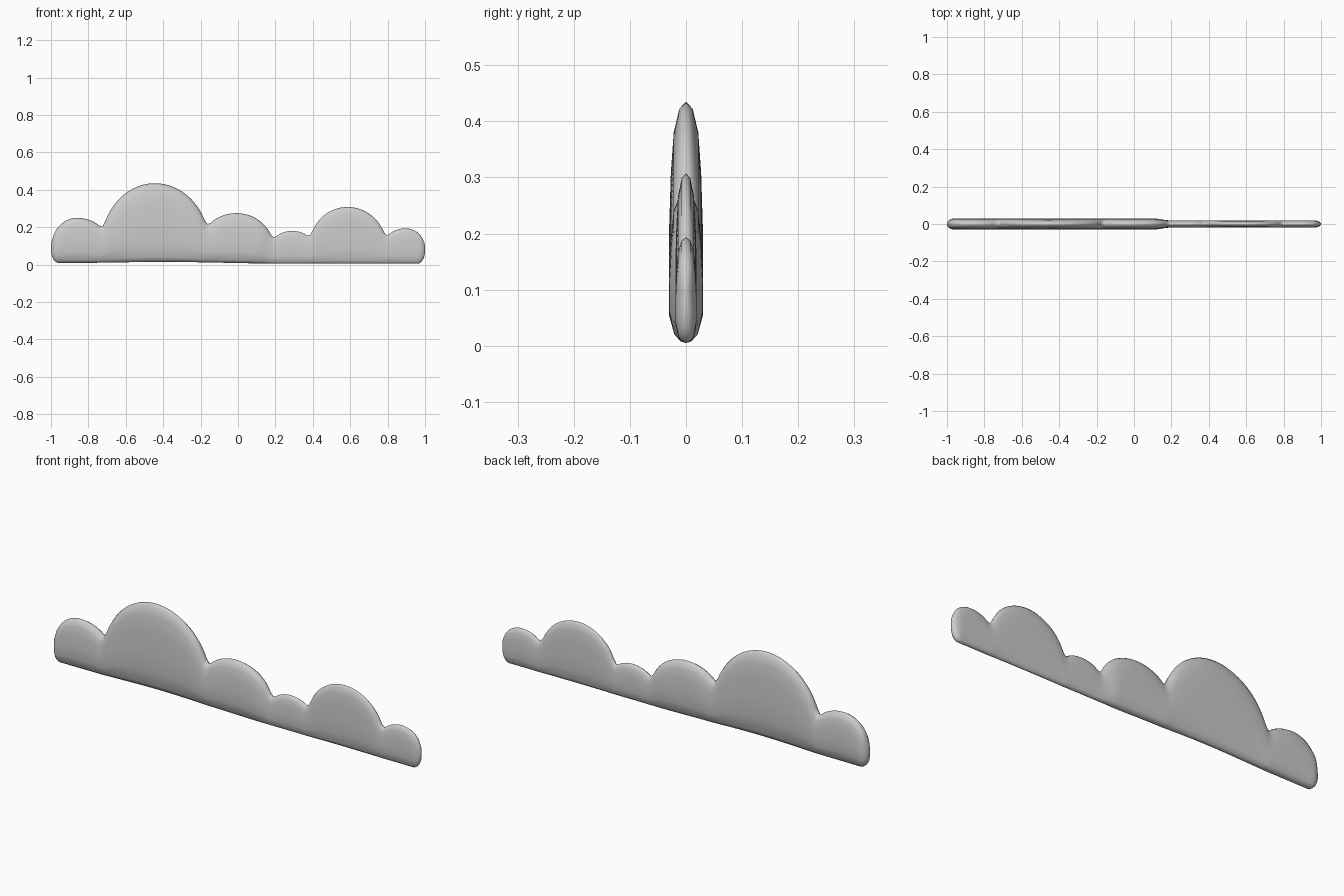
import bpy, bmesh, math

if "Cube" in bpy.data.objects:
    bpy.data.objects.remove(bpy.data.objects["Cube"])

# Lobes of the cloud edge: centre x, top z, left radius, right radius
LOBES = [(-0.86, 0.25, 0.14, 0.175), (-0.445, 0.435, 0.29, 0.295),
         (-0.01, 0.275, 0.195, 0.20), (0.29, 0.18, 0.115, 0.115),
         (0.585, 0.308, 0.205, 0.21), (0.895, 0.194, 0.12, 0.105)]
MID = 0.095
# Half cross-section: height fraction, thickness fraction
SECTION = [(0, 0), (0.01, 0.35), (0.06, 0.7), (0.23, 1), (0.47, 1),
           (0.7, 0.9), (0.87, 0.73), (0.97, 0.4), (1, 0)]


def arc(t):
    return math.sqrt(max(0.0, 1 - t * t))


def top(x):
    best = MID
    for cx, z, left, right in LOBES:
        t = (x - cx) / (left if x < cx else right)
        best = max(best, MID + (z - MID) * arc(t))
    return best


def smooth_top(x, w=0.012):
    # Soften the valleys but leave the rounded ends exact
    w = min(w, 1 - abs(x))
    return (top(x - w) + 2 * top(x) + top(x + w)) / 4


def end_round(x):
    return arc(max(0.0, 1 - (1 - abs(x)) / 0.04))


def bottom(x):
    base = 0.009 - 0.004 * min(1, max(0, (x + 0.1) / 0.3))
    base += 0.006 * math.exp(-((x + 0.4) / 0.25) ** 2)
    return base + 0.07 * (1 - end_round(x))


def thickness(x):
    s = min(1, max(0, (x - 0.1) / 0.1))
    return (0.03 - 0.011 * s * s * (3 - 2 * s)) * end_round(x)


# Columns: even spacing, denser at the two rounded ends
ends = [0.04 * (1 - math.cos(math.pi / 2 * i / 7)) for i in range(7)]
xs = [-1 + e for e in ends] + [-0.96 + 1.92 * i / 130 for i in range(131)]
xs += [1 - e for e in reversed(ends)]
loop = [(f, -t) for f, t in SECTION] + [(f, t) for f, t in SECTION[-2:0:-1]]

# Cloud slab lofted through the cross-sections
bm = bmesh.new()
rings = []
for x in xs:
    lo, hi, th = bottom(x), smooth_top(x), thickness(x)
    rings.append([bm.verts.new((x, t * th, lo + f * (hi - lo))) for f, t in loop])
n = len(loop)
for a, b in zip(rings, rings[1:]):
    for i in range(n):
        j = (i + 1) % n
        bm.faces.new((a[i], b[i], b[j], a[j]))
bmesh.ops.remove_doubles(bm, verts=bm.verts, dist=0.0001)
bmesh.ops.recalc_face_normals(bm, faces=bm.faces)
for f in bm.faces:
    f.smooth = True
mesh = bpy.data.meshes.new("cloud_bush_panel")
bm.to_mesh(mesh)
bm.free()
panel = bpy.data.objects.new("cloud_bush_panel", mesh)
bpy.context.collection.objects.link(panel)
